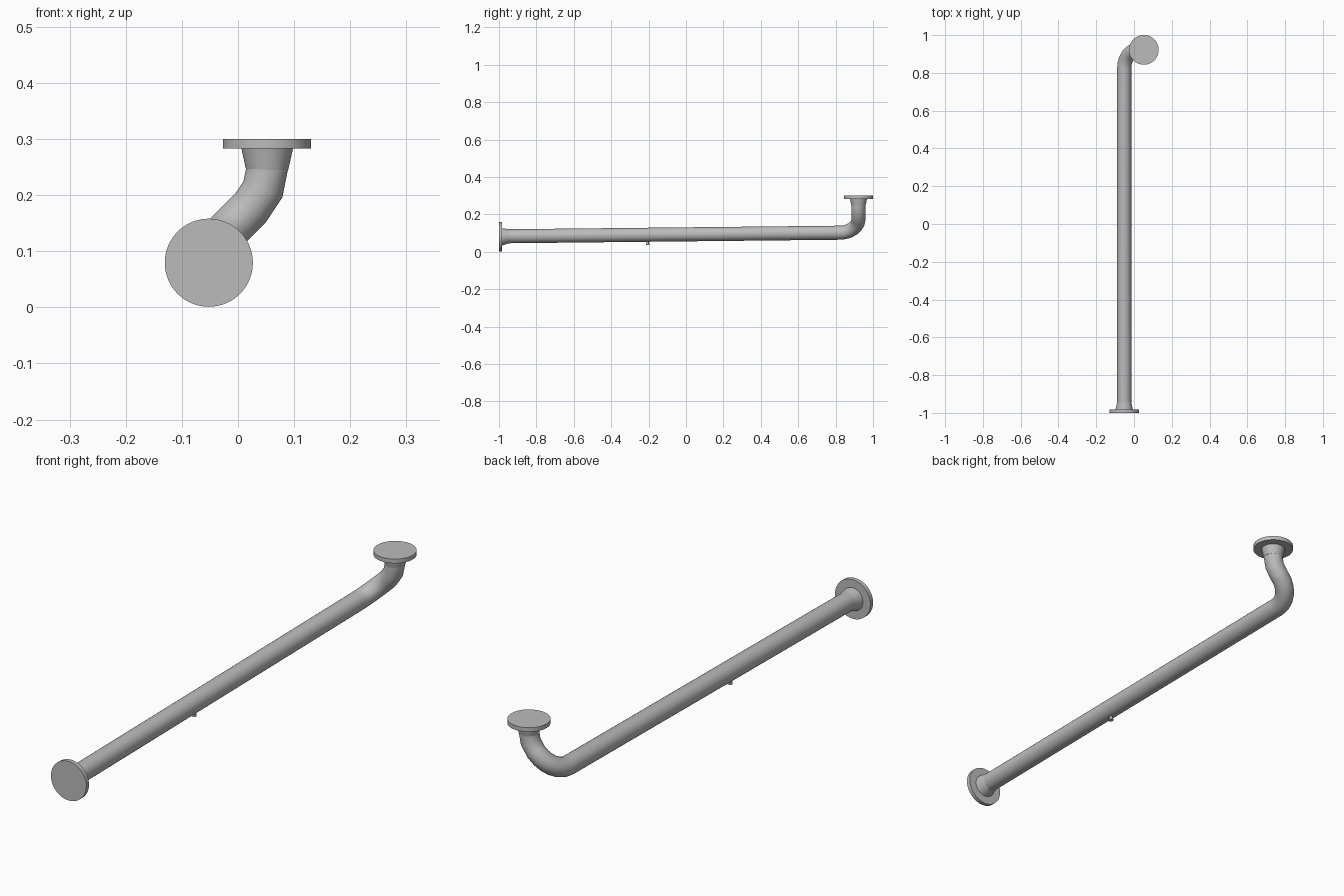
import bpy
import bmesh
import math
from mathutils import Vector, Quaternion

if "Cube" in bpy.data.objects:
    bpy.data.objects.remove(bpy.data.objects["Cube"], do_unlink=True)

steel = bpy.data.materials.new("grey steel")
steel.use_nodes = True
GREY = (0.5, 0.5, 0.5, 1)
steel.diffuse_color = GREY
steel.node_tree.nodes["Principled BSDF"].inputs["Base Color"].default_value = GREY

PIPE_R, CONE_R, FLANGE_R, BEND_R = 0.0375, 0.046, 0.0785, 0.1


def sweep(name, stations, sides=48):
    """Capped tube through (point, tangent, radius) stations."""
    bm = bmesh.new()
    rings = []
    tangent = stations[0][1].normalized()
    side = tangent.orthogonal().normalized()
    for point, direction, radius in stations:
        direction = direction.normalized()
        side = tangent.rotation_difference(direction) @ side
        tangent = direction
        rings.append([bm.verts.new(point + Quaternion(tangent, math.tau * i / sides) @ side * radius)
                      for i in range(sides)])
    for a, b in zip(rings, rings[1:]):
        for i in range(sides):
            j = (i + 1) % sides
            bm.faces.new((a[i], a[j], b[j], b[i]))
    bm.faces.new(rings[0])
    bm.faces.new(rings[-1])
    bmesh.ops.recalc_face_normals(bm, faces=bm.faces)
    mesh = bpy.data.meshes.new(name)
    bm.to_mesh(mesh)
    bm.free()
    mesh.materials.append(steel)
    obj = bpy.data.objects.new(name, mesh)
    bpy.context.collection.objects.link(obj)
    bpy.ops.object.select_all(action="DESELECT")
    obj.select_set(True)
    bpy.context.view_layer.objects.active = obj
    bpy.ops.object.shade_smooth_by_angle(angle=math.radians(32))
    return obj


def elbow(before, corner, after, segments):
    """Stations of a circular bend that rounds the corner."""
    d1 = (corner - before).normalized()
    d2 = (after - corner).normalized()
    angle = d1.angle(d2)
    axis = d1.cross(d2).normalized()
    start = corner - d1 * BEND_R * math.tan(angle / 2)
    centre = start + axis.cross(d1) * BEND_R
    turns = [Quaternion(axis, angle * i / segments) for i in range(segments + 1)]
    return [(centre + q @ (start - centre), q @ d1, PIPE_R) for q in turns]


# Main pipe: long gently rising run, diagonal elbow, then a turn upwards
inlet = Vector((-0.052, -0.945, 0.083))
corner = Vector((-0.052, 0.922, 0.103))
upturn = Vector((0.052, 0.922, 0.207))
outlet = Vector((0.052, 0.922, 0.25))
up = Vector((0, 0, 1))
forward = Vector((0, -1, 0))
path = [(inlet, corner - inlet, PIPE_R)]
path += elbow(inlet, corner, upturn, 6)
path += elbow(corner, upturn, outlet, 2)
sweep("pipe", path + [(outlet, up, PIPE_R)])

# Flared collars and flange plates at both ends
for label, tip, out in (("front", Vector((-0.052, -1, 0.0795)), forward),
                        ("top", Vector((0.052, 0.922, 0.3)), up)):
    face = tip - out * 0.017
    neck = inlet if label == "front" else outlet - up * 0.005
    sweep(label + "_collar", [(neck, out, PIPE_R), (face, out, CONE_R)])
    sweep(label + "_flange", [(face, out, FLANGE_R), (tip, out, FLANGE_R)], 64)

# Small drain plug under the run
drain = Vector((-0.052, -0.205, 0.037))
sweep("drain_stem", [(drain, up, 0.006), (drain + up * 0.025, up, 0.006)], 16)
sweep("drain_cap", [(drain, up, 0.01), (drain + up * 0.007, up, 0.01)], 16)
